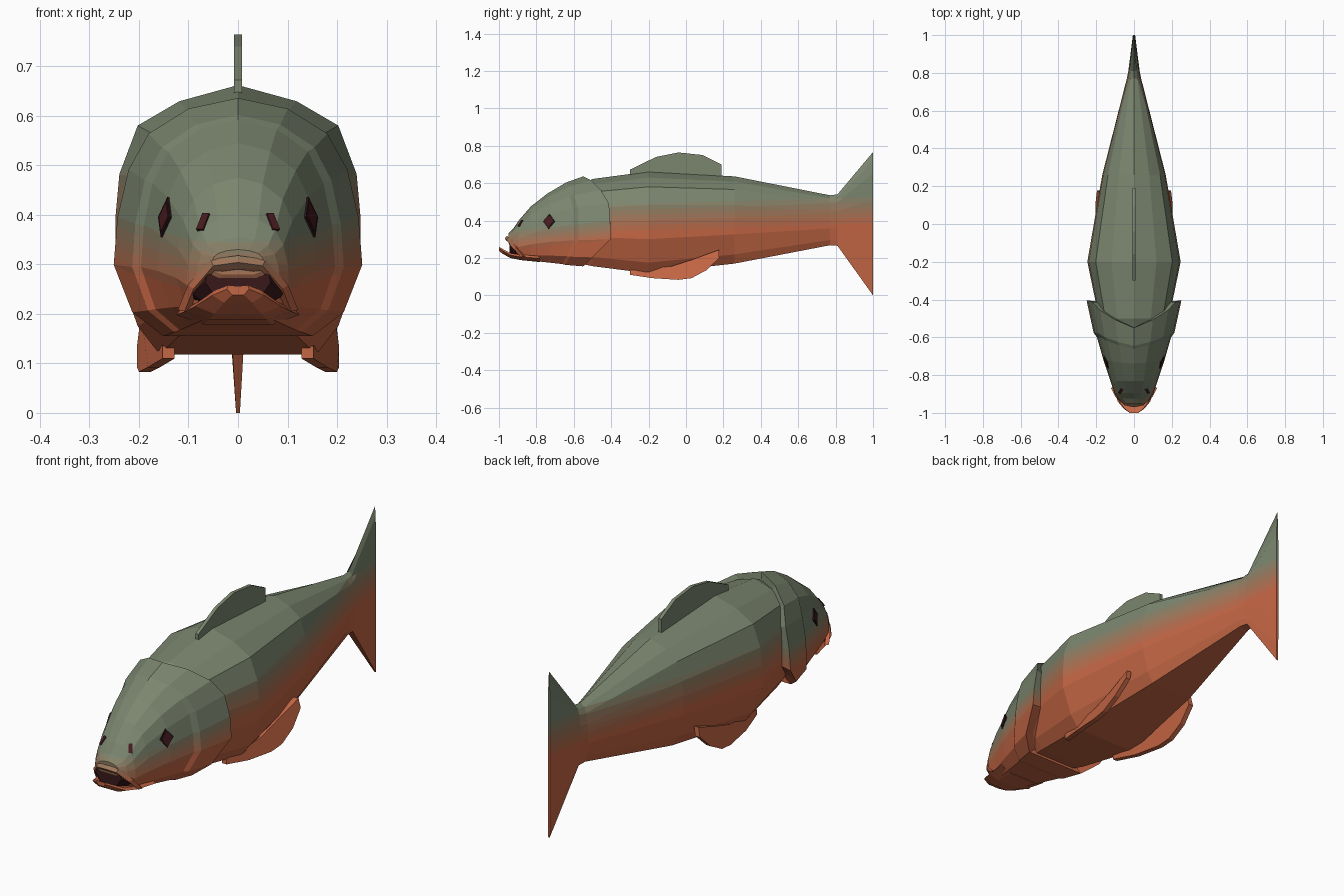
import bpy, bmesh, math
from mathutils import Vector
from mathutils.bvhtree import BVHTree

if "Cube" in bpy.data.objects:
    bpy.data.objects.remove(bpy.data.objects["Cube"])


def lin(c):
    c /= 255
    return c / 12.92 if c <= 0.04045 else ((c + 0.055) / 1.055) ** 2.4


def material(name, rgb):
    m = bpy.data.materials.new(name)
    m.diffuse_color = (*[lin(c) for c in rgb], 1)
    m.use_nodes = True
    m.node_tree.nodes["Principled BSDF"].inputs["Base Color"].default_value = m.diffuse_color
    return m


# Colours: orange belly fading to green back in seven steps
ORANGE, GREEN = (196, 102, 68), (123, 134, 111)
NAMES = ["belly_orange", "flank_rust", "flank_copper", "flank_brown",
         "flank_tan", "flank_olive", "back_green"]
SKIN = [material(n, [a + (b - a) * i / 6 for a, b in zip(ORANGE, GREEN)])
        for i, n in enumerate(NAMES)]
EYE = material("eye_maroon", (72, 27, 32))
RIM = material("eye_rim_dark", (42, 22, 24))
MOUTH = material("mouth_dark", (56, 24, 26))


def finish(name, bm, mats):
    bmesh.ops.recalc_face_normals(bm, faces=bm.faces)
    me = bpy.data.meshes.new(name)
    bm.to_mesh(me)
    bm.free()
    for m in mats:
        me.materials.append(m)
    ob = bpy.data.objects.new(name, me)
    bpy.context.collection.objects.link(ob)
    return ob


def loft(rings):
    bm = bmesh.new()
    rows = [[bm.verts.new(p) for p in r] for r in rings]
    n = len(rows[0])
    for a, b in zip(rows, rows[1:]):
        for i in range(n):
            j = (i + 1) % n
            bm.faces.new((a[i], a[j], b[j], b[i]))
    bm.faces.new(rows[0])
    bm.faces.new(rows[-1])
    bmesh.ops.recalc_face_normals(bm, faces=bm.faces)
    return bm


def paint(bm, z0, slope, step):
    """Cut along tilted planes and colour each face by its band."""
    cuts = [step * (k - 2.5) for k in range(6)]
    for c in cuts:
        bmesh.ops.bisect_plane(bm, geom=bm.verts[:] + bm.edges[:] + bm.faces[:],
                               plane_co=(0, 0, z0 + c), plane_no=(0, -slope, 1))
    for f in bm.faces:
        p = f.calc_center_median()
        t = p.z - z0 - slope * p.y
        f.material_index = sum(t > c for c in cuts)
    bm.normal_update()


def ring(profile, y, hw, lo, hi, bulge=0, shift=None):
    """Mirror a half profile (u, v) into a closed cross-section at y."""
    half = [(u * hw, y + bulge * (shift[i] if shift else 0), lo + v * (hi - lo))
            for i, (u, v) in enumerate(profile)]
    return half + [(-x, yy, z) for x, yy, z in reversed(half) if x > 1e-6]


# Body and tail fin: one loft
BODY = [(.64, 0), (.82, .105), (1, .335), (1, .52), (.97, .67), (.82, .85), (.48, .94), (0, 1)]
body = loft([ring(BODY, *s) for s in [
    (-.62, .14, .18, .56), (-.5, .185, .156, .622), (-.2, .247, .118, .662),
    (.26, .168, .17, .636), (.77, .038, .268, .535), (.81, .03, .265, .54),
    (1, .006, 0, .766)]])
paint(body, .425, .03, .028)
finish("body_and_tail", body, SKIN)

# Head shell with curved gill-cover edge
HEAD = [(.6, 0), (.85, .1), (1, .3), (.97, .5), (.88, .7), (.72, .85), (.4, .955), (0, 1)]
GILL = [0, .35, 1, 1, .95, .65, .3, 0]
head = loft([ring(HEAD, *s, GILL) for s in [
    (-.55, .2, .18, .60, .14), (-.55, .251, .155, .636, .145),
    (-.645, .214, .163, .602, .07), (-.66, .196, .167, .592, .06),
    (-.74, .162, .176, .545, .02), (-.83, .125, .186, .475, 0),
    (-.895, .104, .198, .40, 0), (-.925, .084, .24, .355, 0), (-.95, .055, .28, .33, 0)]])
paint(head, .388, .1, .02)
tree = BVHTree.FromBMesh(head)
finish("head", head, SKIN)

# Upper lip: four-sided tube arching over the mouth
arc = [(.108, -.87, .205), (.09, -.91, .25), (.05, -.947, .297)]
path = [Vector(p) for p in arc + [(0, -.957, .304)] + [(-x, y, z) for x, y, z in reversed(arc)]]
rings = []
for p in path:
    out = Vector((p.x, 0, p.z - .18)).normalized() * .014
    fwd = Vector((0, -.013, 0))
    rings.append([p + out, p + fwd, p - out, p - fwd])
lip = loft(rings)
paint(lip, .397, .1, .02)
finish("upper_lip", lip, SKIN)

# Lower jaw and dark mouth interior
JAW = [(.55, 0), (1, .6), (.9, 1), (0, .9)]
finish("lower_jaw", loft([ring(JAW, *s) for s in [
    (-.78, .125, .178, .212), (-.88, .106, .188, .216), (-.94, .086, .2, .226),
    (-.98, .052, .222, .248), (-1, .022, .238, .258)]]), [SKIN[0]])
finish("mouth_interior", loft([ring(JAW, *s) for s in [
    (-.87, .1, .2, .228), (-.913, .092, .21, .262), (-.945, .066, .22, .293)]]), [MOUTH])


# Fins: outlines extruded across x
def fin(name, pts, thick, mat):
    finish(name, loft([[(x + d * thick / 2, y, z) for x, y, z in pts] for d in (-1, 1)]), [mat])


fin("dorsal_fin", [(0, y, z) for y, z in [
    (-.3, .63), (-.3, .672), (-.16, .74), (-.04, .764), (.09, .75), (.19, .70), (.19, .62)]],
    .016, SKIN[6])
FIN = [(.14, -.3, .135), (.16, -.08, .155), (.163, .03, .19), (.175, .175, .243),
       (.184, .178, .2), (.192, .11, .135), (.192, .03, .092), (.188, -.04, .083),
       (.17, -.18, .092), (.14, -.3, .11)]
for side, label in ((1, "right"), (-1, "left")):
    fin(label + "_lower_fin", [(x * side, y, z) for x, y, z in FIN], .024, SKIN[0])


# Eyes and nostrils: thin plates laid on the head surface
def plate(name, origin, direction, outline, mat, lift=0.0):
    hit, n, _, _ = tree.ray_cast(Vector(origin), Vector(direction))
    if n.dot(Vector(direction)) > 0:
        n = -n
    up = (Vector((0, 0, 1)) - n * n.z).normalized()
    across = up.cross(n)
    finish(name, loft([[hit + n * (lift + h) + across * a + up * b for a, b in outline]
                       for h in (-.004, .004)]), [mat])


def diamond(w, h):
    return [(w, 0), (0, h), (-w, 0), (0, -h)]


SLOT = [(.008, -.02), (.008, .02), (-.008, .02), (-.008, -.02)]
for s, label in ((1, "right"), (-1, "left")):
    plate(label + "_eye_rim", (s, -.732, .395), (-s, 0, 0), diamond(.034, .041), RIM)
    plate(label + "_eye", (s, -.732, .395), (-s, 0, 0), diamond(.026, .031), EYE, .0015)
    plate(label + "_nostril", (s * .07, -2, .385), (0, 1, 0), SLOT, EYE)
